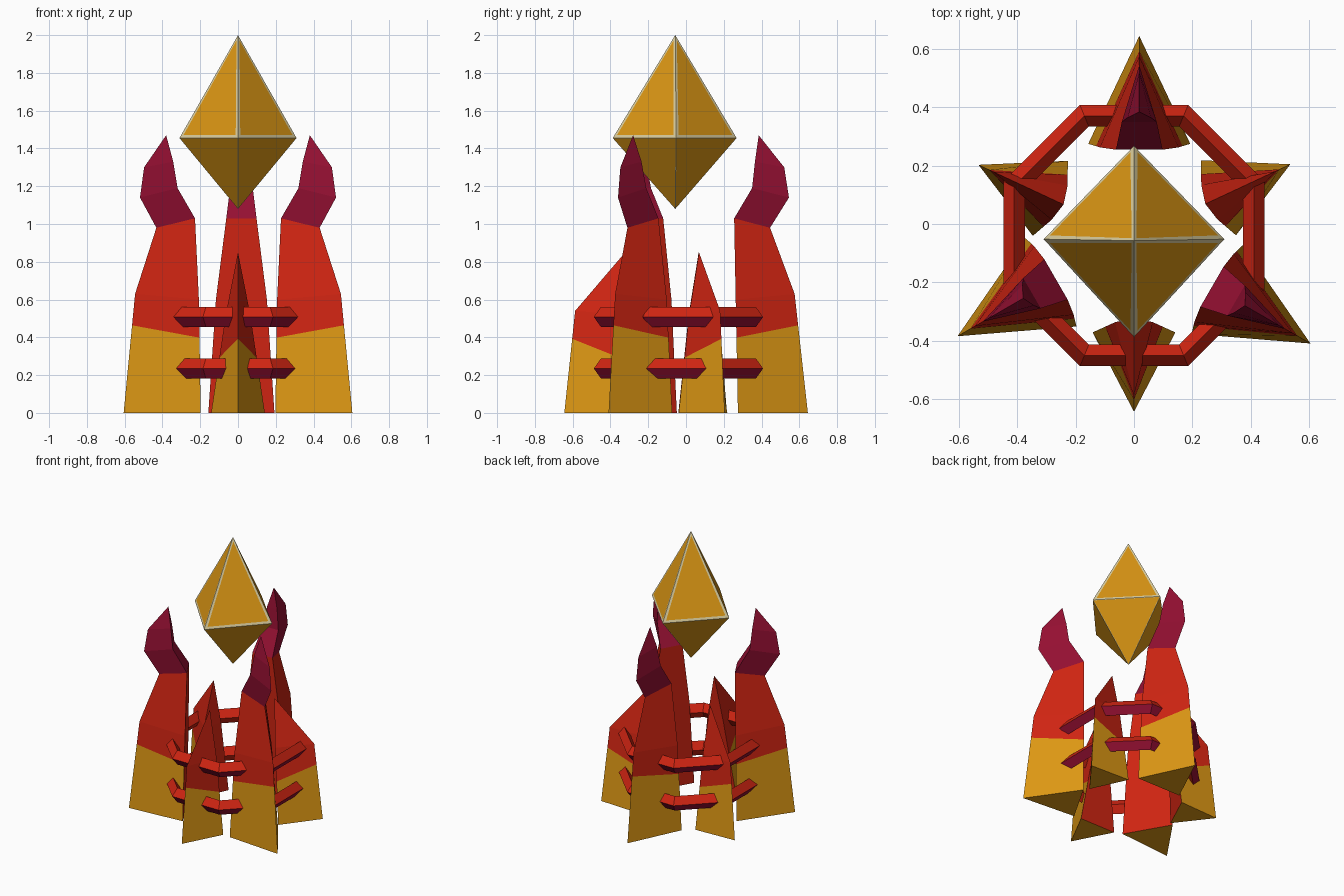
import bpy, bmesh, math
from mathutils import Matrix, Vector

if "Cube" in bpy.data.objects:
    bpy.data.objects.remove(bpy.data.objects["Cube"])


def material(name, rgb):
    m = bpy.data.materials.new(name)
    m.diffuse_color = (*rgb, 1)
    m.use_nodes = True
    m.node_tree.nodes["Principled BSDF"].inputs["Base Color"].default_value = m.diffuse_color
    return m


GOLD = material("gold", (0.72, 0.31, 0.007))
RED = material("red", (0.63, 0.018, 0.006))
CRIMSON = material("dark crimson", (0.30, 0.005, 0.032))
CREAM = material("pale cream", (0.72, 0.62, 0.34))


def finish(name, bm, mats, rule, matrix=Matrix()):
    """Colour faces by a rule and link the object."""
    bmesh.ops.recalc_face_normals(bm, faces=bm.faces[:])
    bm.normal_update()
    for f in bm.faces:
        f.material_index = rule(f)
    me = bpy.data.meshes.new(name)
    bm.to_mesh(me)
    bm.free()
    for m in mats:
        me.materials.append(m)
    ob = bpy.data.objects.new(name, me)
    ob.matrix_world = matrix
    bpy.context.collection.objects.link(ob)
    return ob


def spike(name, rings, tip, low, slope, pos, heading):
    """Triangular spike, +x outward; rings = (outer x, outer z, inner x, inner z, half width)."""
    bm = bmesh.new()
    prev = None
    for xo, zo, xi, zi, h in rings:
        cur = [bm.verts.new(p) for p in ((xo, 0, zo), (xi, h, zi), (xi, -h, zi))]
        if prev:
            for i in range(3):
                j = (i + 1) % 3
                bm.faces.new((prev[i], prev[j], cur[j], cur[i]))
        else:
            bm.faces.new(cur)
        prev = cur
    top = bm.verts.new((tip[0], 0, tip[1]))
    for i in range(3):
        bm.faces.new((prev[i], prev[(i + 1) % 3], top))
    # tilted cut between the gold foot and the red shaft
    bmesh.ops.bisect_plane(bm, geom=bm.verts[:] + bm.edges[:] + bm.faces[:],
                           plane_co=(0, 0, low), plane_no=Vector((-slope, 0, 1)).normalized())

    def rule(f):
        c = f.calc_center_median()
        if c.z > 1.0:
            return 2
        if f.normal.x < -0.9:      # inward side is red
            return 1
        return 0 if c.z < low + slope * c.x else 1

    finish(name, bm, (GOLD, RED, CRIMSON), rule,
           Matrix.Translation((*pos, 0)) @ Matrix.Rotation(math.radians(heading), 4, 'Z'))


# three tall flame spikes
TALL = [(.37, 0, 0, 0, .175), (.30, .63, -.012, .60, .135), (.17, .98, -.02, 1.03, .08),
        (.27, 1.14, .075, 1.19, .06), (.245, 1.30, .09, 1.33, .04)]
for name, pos, a in (("tall_spike_back", (.018, .275), 90),
                     ("tall_spike_left", (-.285, -.20), 210),
                     ("tall_spike_right", (.285, -.225), -30)):
    spike(name, TALL, (.11, 1.47), .40, .20, pos, a)

# three short spikes
SHORT = [(.272, 0, 0, 0, .142), (.215, .54, -.035, .52, .065)]
for name, pos, a in (("short_spike_front", (0, -.372), -90),
                     ("short_spike_left", (-.287, .088), 155),
                     ("short_spike_right", (.29, .09), 25)):
    spike(name, SHORT, (-.05, .85), .30, .40, pos, a)


# two octagonal hoops with a diamond section
def hoop(name, z):
    bm = bmesh.new()
    k = 1 / math.cos(math.pi / 8)
    loops = []
    for i in range(8):
        a = math.pi / 8 + i * math.pi / 4
        loops.append([bm.verts.new((r * k * math.cos(a), r * k * math.sin(a), dz))
                      for r, dz in ((.448, 0), (.411, .052), (.374, 0), (.411, -.052))])
    for i in range(8):
        p, q = loops[i], loops[(i + 1) % 8]
        for j in range(4):
            n = (j + 1) % 4
            bm.faces.new((p[j], q[j], q[n], p[n]))

    def rule(f):
        c = f.calc_center_median()
        return 1 if f.normal.z < 0 and f.normal.dot(Vector((c.x, c.y, 0))) > 0 else 0

    finish(name, bm, (RED, CRIMSON), rule, Matrix.Translation((0, -.04, z)))


hoop("lower_hoop", .235)
hoop("upper_hoop", .508)

# floating crystal: octahedron with pale edges and gold facets
bm = bmesh.new()
cy = -.057
eq = [bm.verts.new(p) for p in ((.31, cy + .005, 1.455), (0, .268, 1.455),
                                (-.31, cy + .005, 1.455), (0, -.388, 1.455))]
top, bot = bm.verts.new((0, cy, 2)), bm.verts.new((0, cy, 1.08))
upper = [bm.faces.new((eq[i], eq[(i + 1) % 4], top)) for i in range(4)]
lower = [bm.faces.new((eq[(i + 1) % 4], eq[i], bot)) for i in range(4)]
bm.normal_update()
borders = set(bmesh.ops.inset_individual(bm, faces=upper, thickness=.03)["faces"])
borders |= set(bmesh.ops.inset_individual(bm, faces=lower, thickness=.007)["faces"])
finish("crystal", bm, (GOLD, CREAM), lambda f: 1 if f in borders else 0)
